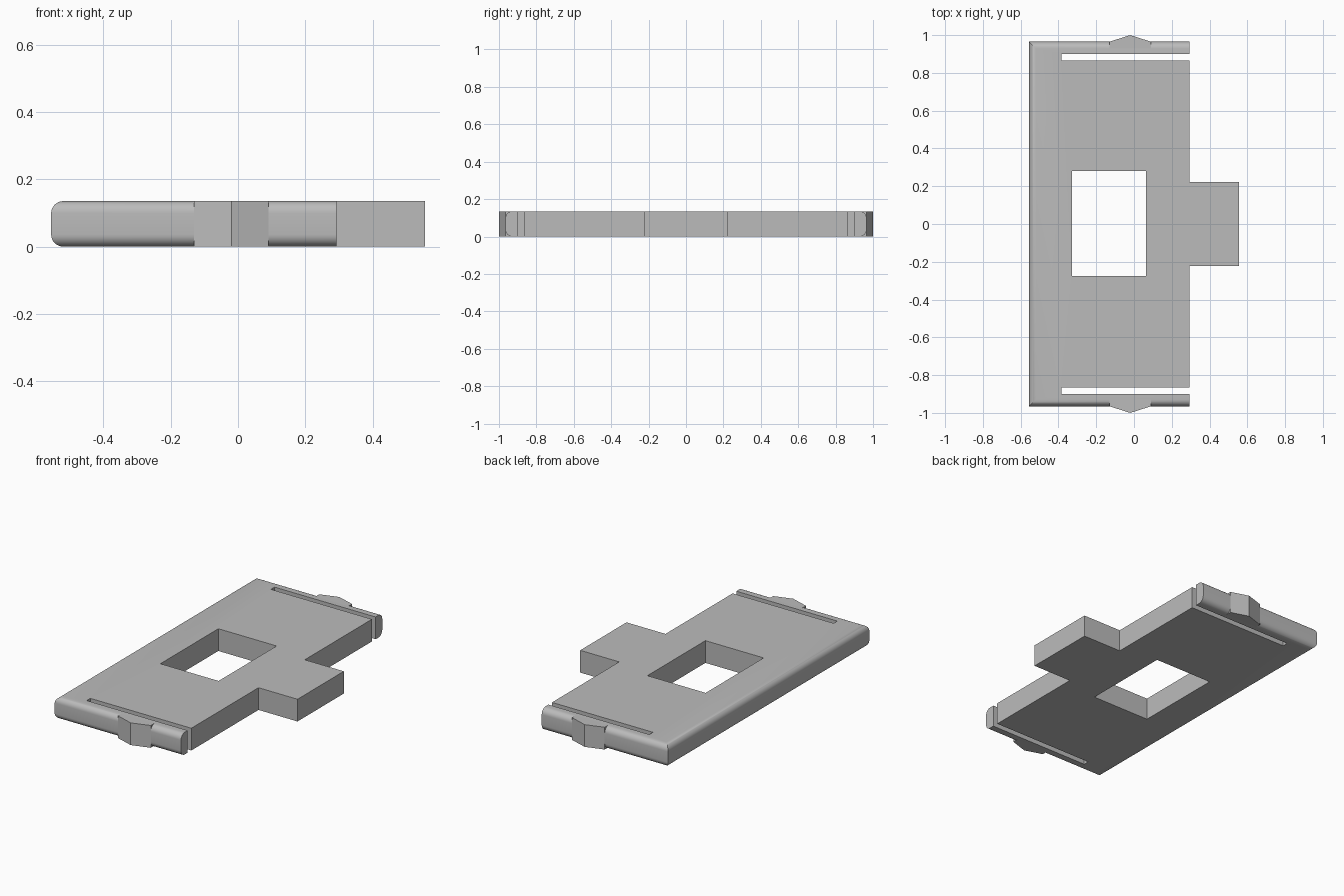
import bpy, bmesh, math

cube = bpy.data.objects.get("Cube")
if cube:
    bpy.data.objects.remove(cube, do_unlink=True)

HEIGHT = 0.135
EDGE_Y = 0.965
ROUND = 0.036

grey = bpy.data.materials.new("plain grey")
grey.use_nodes = True
colour = (0.5, 0.5, 0.5, 1)
grey.diffuse_color = colour
grey.node_tree.nodes["Principled BSDF"].inputs["Base Color"].default_value = colour


def prism(name, outline, low=0.0, high=HEIGHT, round_ends=False):
    """Extrude a plan outline upward, optionally rounding its long end edges."""
    bm = bmesh.new()
    base = bm.faces.new([bm.verts.new((x, y, low)) for x, y in outline])
    ext = bmesh.ops.extrude_face_region(bm, geom=[base])
    for v in ext["geom"]:
        if isinstance(v, bmesh.types.BMVert):
            v.co.z = high
    bmesh.ops.recalc_face_normals(bm, faces=bm.faces[:])
    if round_ends:
        edges = [e for e in bm.edges
                 if all(abs(abs(v.co.y) - EDGE_Y) < 1e-4 for v in e.verts)
                 and abs(e.verts[0].co.z - e.verts[1].co.z) < 1e-4]
        bmesh.ops.bevel(bm, geom=edges, offset=ROUND, segments=8,
                        profile=0.5, affect='EDGES')
    mesh = bpy.data.meshes.new(name)
    bm.to_mesh(mesh)
    bm.free()
    mesh.materials.append(grey)
    obj = bpy.data.objects.new(name, mesh)
    bpy.context.collection.objects.link(obj)
    return obj


# Plate with a spring-arm slot at each end and a side tab
LEFT, RIGHT, TAB = -0.555, 0.293, 0.555
half = [(TAB, 0.222), (RIGHT, 0.222), (RIGHT, 0.866), (-0.385, 0.866),
        (-0.385, 0.901), (RIGHT, 0.901), (RIGHT, EDGE_Y), (LEFT, EDGE_Y)]
outline = half + [(x, -y) for x, y in reversed(half)]
plate = prism("plate", outline, round_ends=True)

# Rectangular window through the plate
cutter = prism("window_cutter",
               [(-0.328, -0.276), (0.063, -0.276), (0.063, 0.28), (-0.328, 0.28)],
               -0.1, HEIGHT + 0.1)
cutter.hide_render = True
cut = plate.modifiers.new("window", 'BOOLEAN')
cut.object = cutter
cut.solver = 'EXACT'
bpy.ops.object.select_all(action='DESELECT')
plate.select_set(True)
bpy.context.view_layer.objects.active = plate
bpy.ops.object.modifier_apply(modifier=cut.name)
bpy.data.objects.remove(cutter, do_unlink=True)
bpy.ops.object.shade_smooth_by_angle(angle=math.radians(30))

# Pointed catch on each spring arm
for name, side in (("front_catch", -1), ("back_catch", 1)):
    inner = EDGE_Y - ROUND
    prism(name, [(-0.13, side * inner), (-0.13, side * EDGE_Y), (-0.02, side),
                 (0.09, side * EDGE_Y), (0.09, side * inner)])
